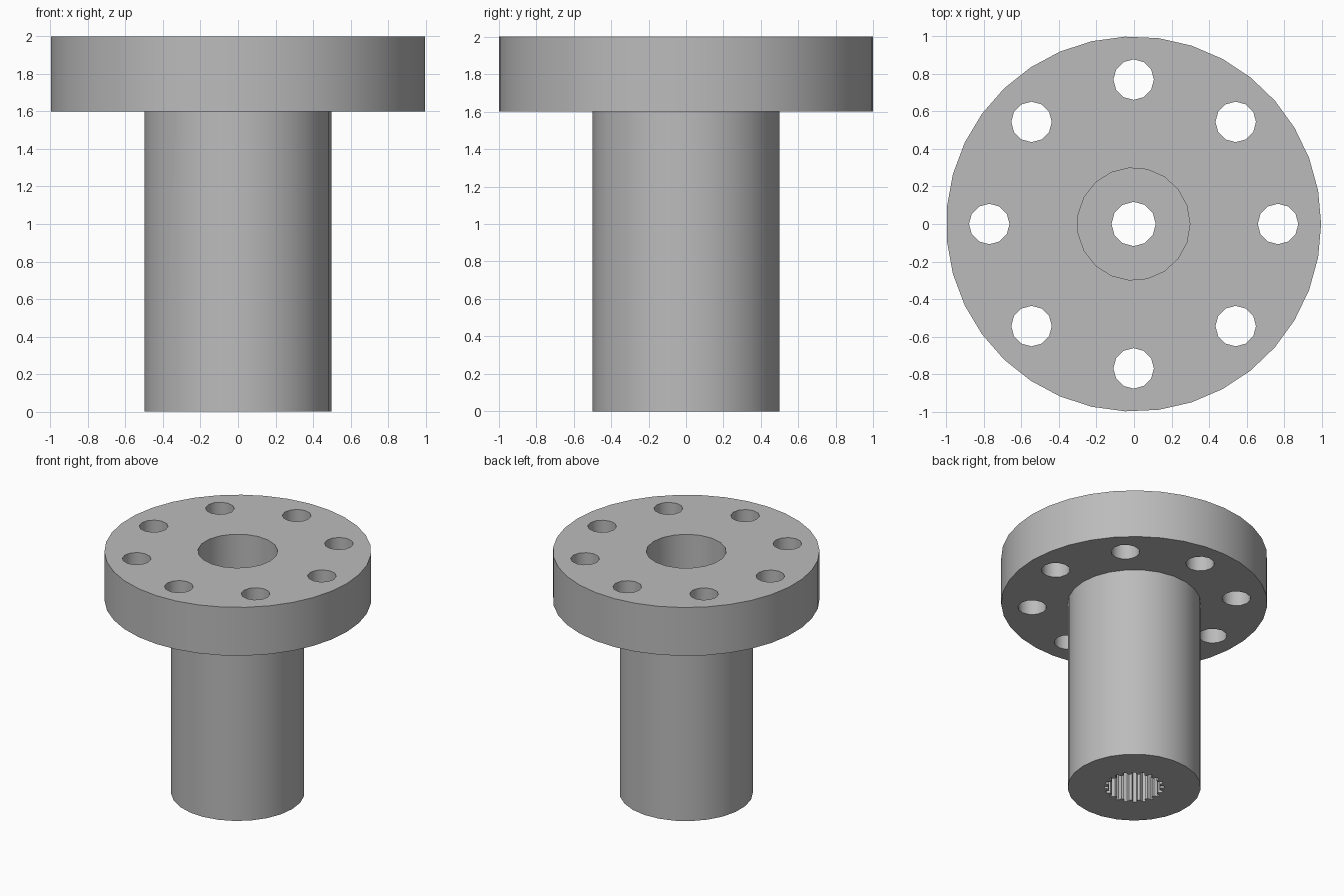
import bpy
import bmesh
from math import cos, sin, pi, radians

old = bpy.data.objects.get("Cube")
if old:
    bpy.data.objects.remove(old, do_unlink=True)

steel = bpy.data.materials.new("steel grey")
steel.use_nodes = True
GREY = (0.5, 0.5, 0.5, 1)
steel.diffuse_color = GREY
steel.node_tree.nodes["Principled BSDF"].inputs["Base Color"].default_value = GREY


def prism(name, outline, bottom, top):
    """Upright solid with the given outline."""
    bm = bmesh.new()
    base = bm.faces.new([bm.verts.new((x, y, bottom)) for x, y in outline])
    ext = bmesh.ops.extrude_face_region(bm, geom=[base])
    moved = [v for v in ext["geom"] if isinstance(v, bmesh.types.BMVert)]
    bmesh.ops.translate(bm, verts=moved, vec=(0, 0, top - bottom))
    bmesh.ops.recalc_face_normals(bm, faces=bm.faces)
    mesh = bpy.data.meshes.new(name)
    bm.to_mesh(mesh)
    bm.free()
    mesh.materials.append(steel)
    obj = bpy.data.objects.new(name, mesh)
    bpy.context.collection.objects.link(obj)
    return obj


def ring(radius, sides, cx=0, cy=0):
    return [(cx + radius * cos(2 * pi * i / sides),
             cy + radius * sin(2 * pi * i / sides)) for i in range(sides)]


def combine(body, tool, operation):
    """Apply a boolean to the body and discard the tool."""
    tool.hide_render = True
    mod = body.modifiers.new("combine", 'BOOLEAN')
    mod.operation = operation
    mod.solver = 'EXACT'
    mod.object = tool
    bpy.context.view_layer.objects.active = body
    bpy.ops.object.modifier_apply(modifier=mod.name)
    bpy.data.objects.remove(tool, do_unlink=True)


# Flange and shaft as one solid
hub = prism("flanged_hub", ring(1, 35), 1.6, 2)
combine(hub, prism("shaft", ring(0.5, 25), 0, 1.8), 'UNION')

# Ring of bolt holes
for k in range(8):
    a = k * pi / 4
    hole = ring(0.108, 12, 0.77 * cos(a), 0.77 * sin(a))
    combine(hub, prism("bolt_hole", hole, 1.5, 2.1), 'DIFFERENCE')

# Upper counterbore and central screw hole
combine(hub, prism("counterbore", ring(0.3, 19), 1.0, 2.1), 'DIFFERENCE')
combine(hub, prism("screw_hole", ring(0.118, 12), 0.5, 1.2), 'DIFFERENCE')

# Splined socket in the lower end
TEETH = 20
spline = []
for t in range(TEETH):
    for step, radius in ((0.05, 0.195), (0.4, 0.195), (0.55, 0.225), (0.9, 0.225)):
        a = 2 * pi * (t + step) / TEETH
        spline.append((radius * cos(a), radius * sin(a)))
combine(hub, prism("spline_socket", spline, -0.1, 0.8), 'DIFFERENCE')

# Smooth round walls, keeping the rims sharp
hub.location.x = -0.002
hub.select_set(True)
bpy.context.view_layer.objects.active = hub
bpy.ops.object.shade_smooth_by_angle(angle=radians(35))
